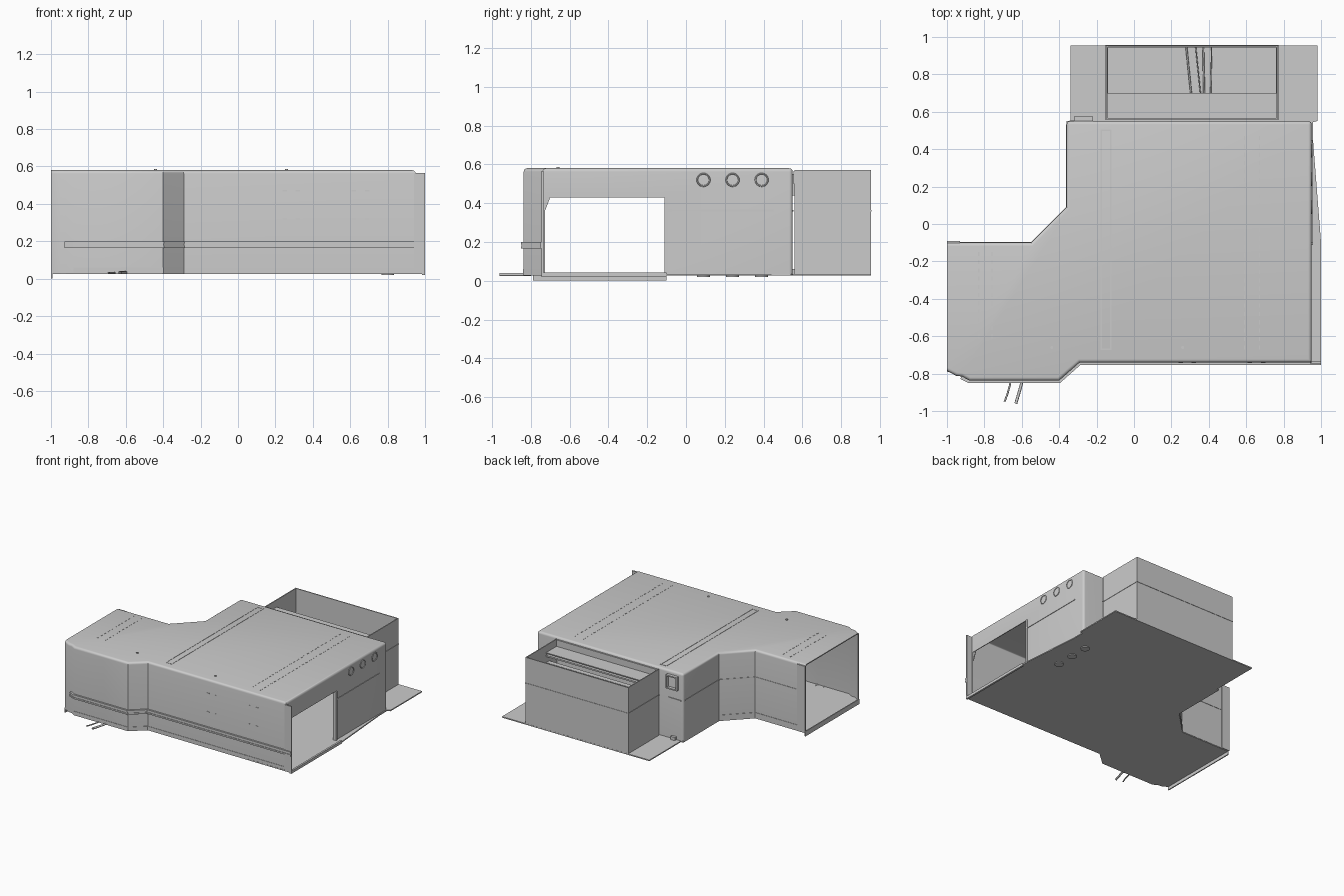
import bpy, bmesh, math
from mathutils import Vector

if "Cube" in bpy.data.objects:
    bpy.data.objects.remove(bpy.data.objects["Cube"])


def finish(name, bm):
    bmesh.ops.recalc_face_normals(bm, faces=bm.faces)
    me = bpy.data.meshes.new(name)
    bm.to_mesh(me)
    bm.free()
    ob = bpy.data.objects.new(name, me)
    bpy.context.collection.objects.link(ob)
    return ob


def activate(ob):
    bpy.ops.object.select_all(action='DESELECT')
    ob.select_set(True)
    bpy.context.view_layer.objects.active = ob


def prism_bm(outline, z0, z1):
    bm = bmesh.new()
    f = bm.faces.new([bm.verts.new((x, y, z0)) for x, y in outline])
    g = bmesh.ops.extrude_face_region(bm, geom=[f])['geom']
    bmesh.ops.translate(bm, verts=[v for v in g if isinstance(v, bmesh.types.BMVert)], vec=(0, 0, z1 - z0))
    bmesh.ops.recalc_face_normals(bm, faces=bm.faces)
    return bm


def prism(name, outline, z0, z1):
    return finish(name, prism_bm(outline, z0, z1))


def box(name, x0, x1, y0, y1, z0, z1):
    return prism(name, [(x0, y0), (x1, y0), (x1, y1), (x0, y1)], z0, z1)


def strip(name, path, z0, z1, t):
    """Upright band of thickness t following a plan path."""
    bm = bmesh.new()
    lo = [bm.verts.new((x, y, z0)) for x, y in path]
    hi = [bm.verts.new((x, y, z1)) for x, y in path]
    for i in range(len(path) - 1):
        bm.faces.new((lo[i], lo[i + 1], hi[i + 1], hi[i]))
    ob = finish(name, bm)
    m = ob.modifiers.new("thickness", 'SOLIDIFY')
    m.thickness, m.offset, m.use_even_offset = t, 0, True
    return ob


def ring(name, loc, r, tube, rot=(0, 0, 0)):
    bpy.ops.mesh.primitive_torus_add(location=loc, rotation=rot, major_radius=r, minor_radius=tube,
                                     major_segments=24, minor_segments=6)
    bpy.context.object.name = name


def disc(name, loc, r, h, rot=(0, 0, 0)):
    bpy.ops.mesh.primitive_cylinder_add(vertices=20, radius=r, depth=h, location=loc, rotation=rot)
    bpy.context.object.name = name
    bpy.ops.object.shade_smooth_by_angle()


def tube(name, pts, r):
    cu = bpy.data.curves.new(name, 'CURVE')
    cu.dimensions, cu.bevel_depth, cu.bevel_resolution = '3D', r, 2
    sp = cu.splines.new('POLY')
    sp.points.add(len(pts) - 1)
    for p, q in zip(sp.points, pts):
        p.co = (*q, 1)
    bpy.context.collection.objects.link(bpy.data.objects.new(name, cu))


TOP = 0.58
FRONT = [(-1, -.785), (-.95, -.812), (-.92, -.815), (-.88, -.837), (-.4, -.837), (-.29, -.74), (.95, -.74)]
BACK = [(.95, .55), (-.36, .55), (-.36, .09), (-.55, -.1), (-1, -.1)]

# Housing shell: rounded rim, open below and at the left end
bm = prism_bm(FRONT + BACK, .03, TOP)
edges = []
for e in bm.edges:
    a, b = e.verts[0].co, e.verts[1].co
    if a.z > .5 and b.z > .5 and not (a.x < -.99 and b.x < -.99):
        edges.append(e)
    elif abs(a.z - b.z) > .1 and a.y > .5:
        edges.append(e)
bmesh.ops.bevel(bm, geom=edges, offset=.018, segments=4, profile=.5, affect='EDGES')
bm.normal_update()
bmesh.ops.delete(bm, geom=[f for f in bm.faces if f.normal.z < -.9 or f.normal.x < -.99 and f.calc_center_median().x < -.99],
                 context='FACES')
shell = finish("housing_shell", bm)
bm = bmesh.new()
bm.from_mesh(shell.data)
roof = max(bm.faces, key=lambda f: f.calc_area() * (f.calc_center_median().z > TOP - .001))
if roof.normal.z < 0:
    bmesh.ops.reverse_faces(bm, faces=bm.faces)
bm.to_mesh(shell.data)
bm.free()
m = shell.modifiers.new("sheet", 'SOLIDIFY')
m.thickness, m.offset = .008, -1
# Right-hand passage opening
cutter = box("opening_cutter", .90, 1.05, -.728, -.11, 0, .43)
m = shell.modifiers.new("opening", 'BOOLEAN')
m.object, m.operation, m.solver = cutter, 'DIFFERENCE', 'EXACT'
activate(shell)
for n in ("sheet", "opening"):
    bpy.ops.object.modifier_apply(modifier=n)
bpy.data.objects.remove(cutter)
bpy.ops.object.shade_smooth_by_angle(angle=math.radians(30))

# Floor sheet with rear flange and left lip
prism("floor_sheet", FRONT[:-1] + [(1, -.745), (1, -.1), (.957, .45), (.957, .545), (.98, .55), (.98, .955),
      (-.34, .955), (-.34, .55)] + BACK[1:], .026, .035)
box("left_lip", -1, -.992, -.79, -.1, 0, .04)
box("right_sill", .985, 1, -.745, -.1, .02, .042)

# Front panel overhang, passage post and gusset at the right end
box("front_end_flange", .94, 1, -.746, -.736, .03, .565)
box("passage_post", .93, .957, -.112, -.095, .035, .43)
g = prism("opening_gusset", [(-.735, .43), (-.735, .34), (-.70, .43)], 0, .006)
g.matrix_world = ((0, 0, 1, .94), (1, 0, 0, 0), (0, 1, 0, 0), (0, 0, 0, 1))
from mathutils import Matrix
g.matrix_world = Matrix(((0, 0, 1, .94), (1, 0, 0, 0), (0, 1, 0, 0), (0, 0, 0, 1)))

# Front double rail, kick strip and rear seams
rail = [(-.925, -.82), (-.88, -.842)] + [(x, y - .005) for x, y in FRONT[4:6]] + [(1, -.745)]
for i, z in enumerate((.165, .187)):
    strip(f"front_rail_{i}", rail, z, z + .012, .018)
strip("front_rail_core", rail, .165, .199, .010)
strip("kick_strip", FRONT[3:6] + [(.94, -.74)], .03, .06, .006)
strip("rear_skirt", BACK[2:], .03, .075, .006)
strip("rear_seam", [(-.23, .552), (-.34, .552), (-.36, .53)] + BACK[2:], .357, .364, .006)
strip("side_seam", [(.95, -.1), (.95, .45)], .357, .366, .008)
box("rear_left_end_strip", -1, -.93, -.103, -.092, .03, .57)

# Rear open-topped bin
X0, X1, Y0, Y1 = -.147, .767, .56, .95
strip("bin_walls", [(X0, Y0), (X0, Y1), (X1, Y1), (X1, Y0)], .035, .57, .008)
strip("bin_seam", [(X0, Y0), (X0, Y1), (X1, Y1), (X1, Y0)], .357, .364, .014)
box("bin_shelf", X0, X1, .565, .70, .505, .513)
box("bin_header", X0, X1, .555, .567, .50, .565)
for i in range(7):
    z = .48 - i * .06
    box(f"bin_louvre_{i}", X0, X1, .66, .70, z, z + .012)
for i, (a, b, r) in enumerate([(.28, .305, .005), (.33, .355, .003), (.37, .375, .005), (.415, .41, .003)]):
    tube(f"bin_cable_{i}", [(a, .945, .045), (b, .70, .045)], r)

# Wall and floor ports
for i, y in enumerate((.09, .24, .39)):
    ring(f"wall_port_{i}", (.951, y, .52), .032, .004, (0, math.pi / 2, 0))
    disc(f"floor_pad_{i}", (.80, y, .024), .034, .01)

# Rear latch frame and lower bracket
strip("latch_frame", [(-.32, .562), (-.22, .562)], .54, .55, .026)
strip("latch_base", [(-.32, .562), (-.22, .562)], .44, .45, .026)
for i, x in enumerate((-.315, -.225)):
    box(f"latch_side_{i}", x - .005, x + .005, .549, .575, .44, .55)
box("lower_bracket", -.30, -.26, .55, .572, .035, .06)

# Roof slot frame, dashed guides and lift points
for i, x in enumerate((-.175, -.125)):
    box(f"roof_slot_side_{i}", x - .004, x + .004, -.67, .5, TOP - .002, TOP + .002)
for i, y in enumerate((-.67, .5)):
    box(f"roof_slot_end_{i}", -.179, -.121, y - .004, y + .004, TOP - .002, TOP + .002)
for k, (xa, xb, ya, yb, n) in enumerate([(.59, .67, -.66, .46, 26), (-.83, -.76, -.6, -.16, 11)]):
    for i in range(n):
        y = ya + (yb - ya) * i / (n - 1)
        for x in (xa, xb):
            box(f"roof_dash_{k}_{i}", x - .003, x + .003, y - .011, y + .011, TOP - .001, TOP + .0015)
for i, x in enumerate((-.44, .26)):
    disc(f"lift_point_{i}", (x, -.66, TOP + .003), .008, .008)

# Front fasteners
for x in (.25, .32, .62, .69):
    for z in (.32, .47):
        box("front_fastener", x - .012, x + .012, -.7425, -.739, z - .003, z + .003)

# Cables leaving at the front left
for i, (x, y, r) in enumerate([(-.595, -.96, .008), (-.655, -.95, .005)]):
    tube(f"front_cable_{i}", [(x, -.80, .032), (x - .008, -.86, .032), (x - .022, -.91, .032), (x - .037, y, .032)], r)
